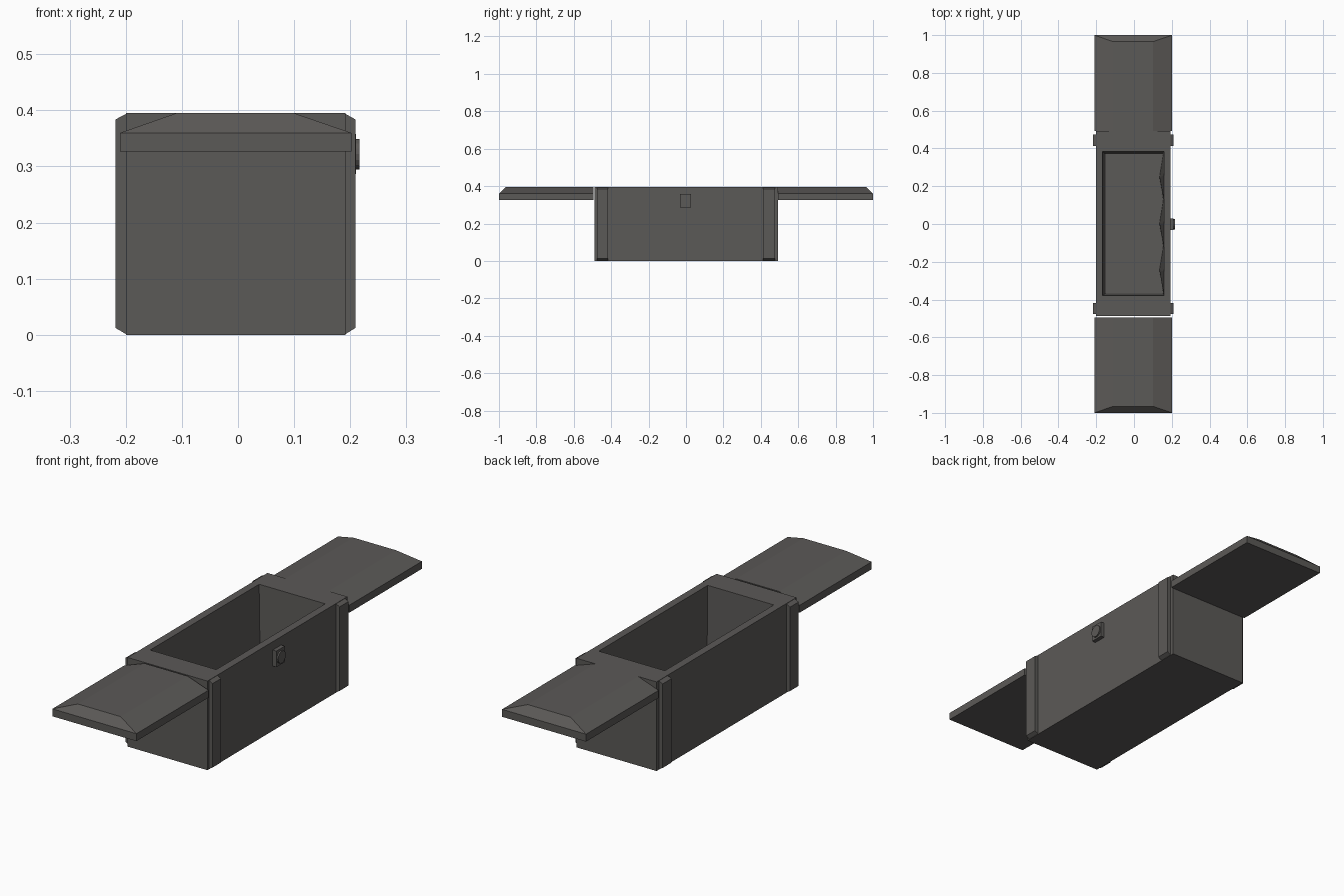
import bpy, bmesh, math
from mathutils import Matrix

if "Cube" in bpy.data.objects:
    bpy.data.objects.remove(bpy.data.objects["Cube"])

mat = bpy.data.materials.new("dark_grey")
mat.diffuse_color = (0.105, 0.10, 0.095, 1)
mat.use_nodes = True
mat.node_tree.nodes["Principled BSDF"].inputs["Base Color"].default_value = mat.diffuse_color


def add_object(name, bm):
    bmesh.ops.recalc_face_normals(bm, faces=bm.faces)
    me = bpy.data.meshes.new(name)
    bm.to_mesh(me)
    bm.free()
    me.materials.append(mat)
    ob = bpy.data.objects.new(name, me)
    bpy.context.collection.objects.link(ob)
    return ob


def loft(name, rings):
    """Skin equal-length rings and cap both ends."""
    bm = bmesh.new()
    loops = [[bm.verts.new(p) for p in r] for r in rings]
    n = len(loops[0])
    for a, b in zip(loops, loops[1:]):
        for i in range(n):
            j = (i + 1) % n
            bm.faces.new((a[i], a[j], b[j], b[i]))
    bm.faces.new(loops[0])
    bm.faces.new(loops[-1])
    return add_object(name, bm)


def rect(x0, x1, y0, y1, z, n=6):
    """Rectangle outline with n segments on every side."""
    c = [(x0, y0), (x1, y0), (x1, y1), (x0, y1)]
    pts = []
    for k in range(4):
        (ax, ay), (bx, by) = c[k], c[(k + 1) % 4]
        pts += [(ax + (bx - ax) * i / n, ay + (by - ay) * i / n, z) for i in range(n)]
    return pts


# Open box: outer shell, rim and a cavity whose floor edge is slightly wavy
X0, X1, Y0, Y1, H = -0.20, 0.192, -0.488, 0.492, 0.395
cx, cy = -0.005, 0.004
floor = []
for i, (x, y, z) in enumerate(rect(-0.15, 0.155, -0.368, 0.37, 0.04)):
    if 6 < i < 12 and i % 2:      # right side folds
        x -= 0.02
    floor.append((x, y, z))
loft("box_body", [rect(X0, X1, Y0, Y1, 0), rect(X0, X1, Y0, Y1, H),
                  rect(-0.166, 0.158, -0.378, 0.385, H), floor])

# Corner bands: upright strips with chamfered ends on both long sides
for side, xin, xout in (("left", -0.199, -0.218), ("right", 0.191, 0.209)):
    for end, y0, y1 in (("front", -0.477, -0.417), ("back", 0.413, 0.475)):
        prof = [(xin, 0.001), (xout, 0.012), (xout, 0.384), (xin, 0.394)]
        loft(f"{side}_{end}_band", [[(x, y, z) for x, z in prof] for y in (y0, y1)])

# Opened lid halves: flat underside, arched top, hipped outer end
for name, yi, yo in (("front_lid", -0.495, -1.0), ("back_lid", 0.492, 1.0)):
    s = 1 if yo > 0 else -1
    bm = bmesh.new()
    V = lambda *p: bm.verts.new(p)
    xs = (-0.21, -0.11, 0.10, 0.202)
    inner = [V(xs[0], yi, 0.327), V(xs[0], yi, 0.36), V(xs[1], yi, H),
             V(xs[2], yi, H), V(xs[3], yi, 0.36), V(xs[3], yi, 0.327)]
    yt = yo - s * 0.035
    outer = [V(xs[0], yo, 0.327), V(xs[0], yo, 0.36), V(xs[1], yt, H),
             V(xs[2], yt, H), V(xs[3], yo, 0.36), V(xs[3], yo, 0.327)]
    for i in range(6):
        j = (i + 1) % 6
        bm.faces.new((inner[i], inner[j], outer[j], outer[i]))
    bm.faces.new(inner)
    bm.faces.new(outer[1:5])
    bm.faces.new((outer[0], outer[1], outer[4], outer[5]))
    add_object(name, bm)

# Latch plate and its round button on the right side
loft("latch_plate", [rect(0.19, 0.21, -0.031, 0.028, z, 1) for z in (0.287, 0.358)])
bm = bmesh.new()
bmesh.ops.create_cone(bm, cap_ends=True, segments=16, radius1=0.027, radius2=0.027, depth=0.012,
                      matrix=Matrix.Translation((0.2105, -0.001, 0.322)) @ Matrix.Rotation(math.pi / 2, 4, 'Y'))
add_object("latch_button", bm)
